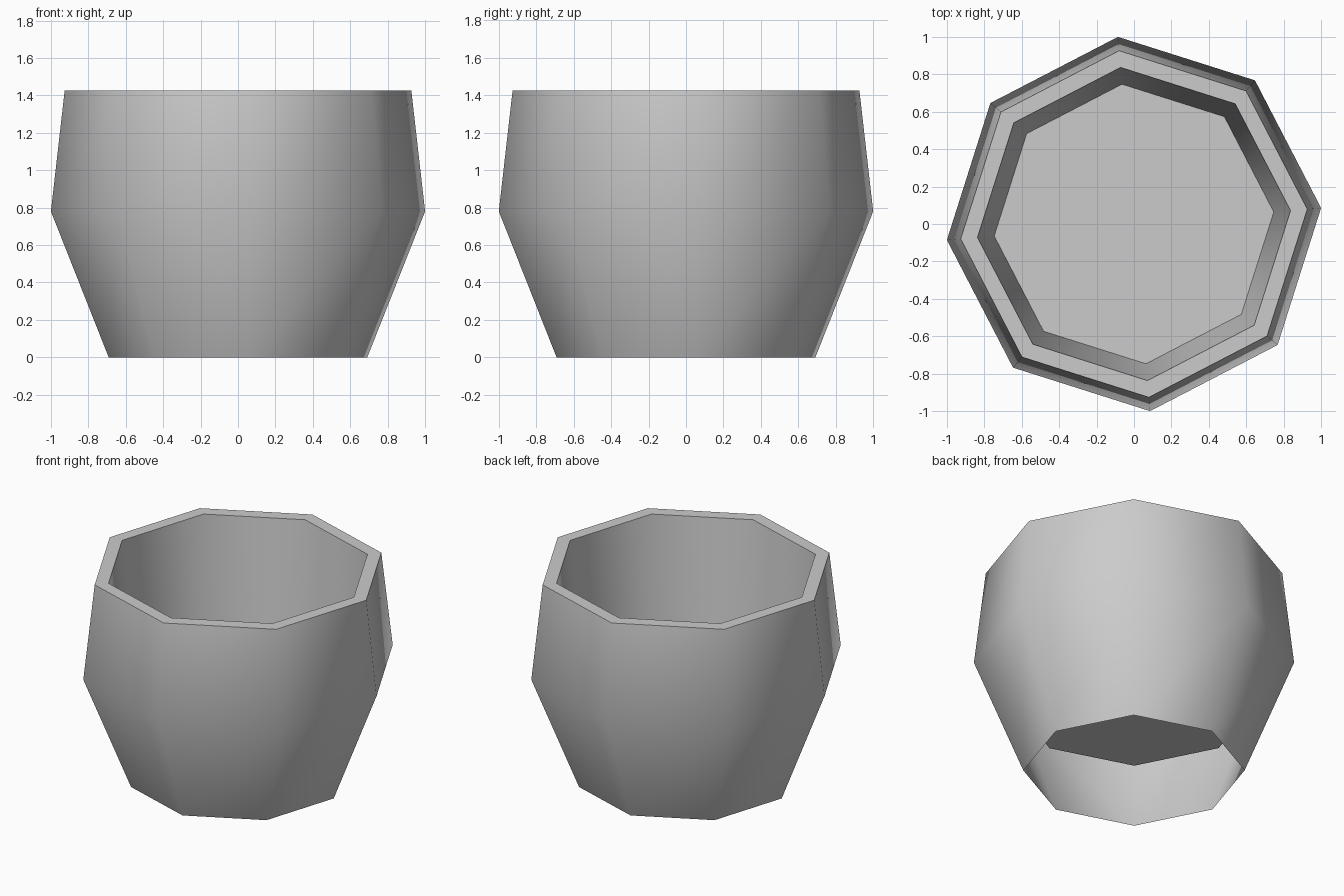
import bpy
import bmesh
import math

cube = bpy.data.objects.get("Cube")
if cube:
    bpy.data.objects.remove(cube, do_unlink=True)

SIDES = 8
TURN = math.radians(4.9)

# Half section as (radius, height): open foot, belly, rim, inner wall, raised floor
profile = [(0.694, 0.0), (1.004, 0.78), (0.93, 1.427), (0.84, 1.427), (0.75, 0.467)]

# One plain clay colour
clay = bpy.data.materials.new("grey_clay")
clay.use_nodes = True
colour = (0.6, 0.6, 0.6, 1.0)
clay.diffuse_color = colour
clay.node_tree.nodes["Principled BSDF"].inputs["Base Color"].default_value = colour


def ring(bm, radius, height):
    angles = [TURN + math.tau * i / SIDES for i in range(SIDES)]
    return [bm.verts.new((radius * math.cos(a), radius * math.sin(a), height)) for a in angles]


# Eight-sided pot: walls between rings, then the floor as a cap
bm = bmesh.new()
rings = [ring(bm, r, z) for r, z in profile]
for low, high in zip(rings, rings[1:]):
    for i in range(SIDES):
        j = (i + 1) % SIDES
        bm.faces.new((low[i], low[j], high[j], high[i]))
bm.faces.new(rings[-1])

mesh = bpy.data.meshes.new("pot")
bm.to_mesh(mesh)
bm.free()
mesh.materials.append(clay)
pot = bpy.data.objects.new("pot", mesh)
bpy.context.collection.objects.link(pot)

# Smooth walls, crisp rim and floor edges
bpy.ops.object.select_all(action="DESELECT")
pot.select_set(True)
bpy.context.view_layer.objects.active = pot
bpy.ops.object.shade_smooth_by_angle(angle=math.radians(60))
